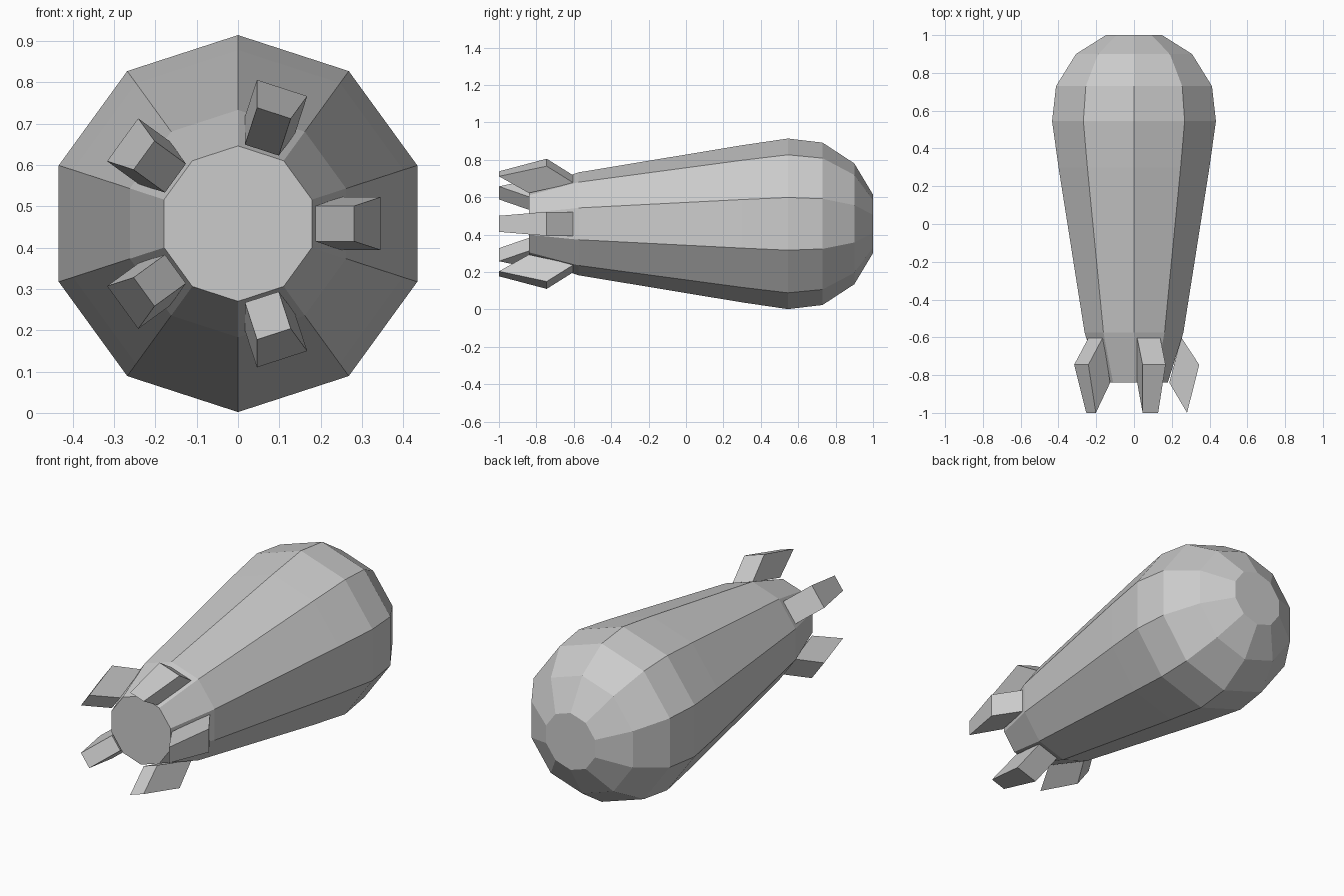
import bpy, math
from mathutils import Matrix, Vector

if "Cube" in bpy.data.objects:
    bpy.data.objects.remove(bpy.data.objects["Cube"])

CZ = 0.458
SIDES = 10


def make_object(name, verts, faces):
    mesh = bpy.data.meshes.new(name)
    mesh.from_pydata(verts, [], faces)
    mesh.update()
    obj = bpy.data.objects.new(name, mesh)
    bpy.context.collection.objects.link(obj)
    return obj


# Hull: ten-sided lathe along y, profile as (y, radius)
profile = [(-0.84, 0.188), (-0.575, 0.275), (0.3, 0.42), (0.545, 0.456),
           (0.73, 0.434), (0.9, 0.323), (1.0, 0.156)]
verts, faces = [], []
for y, r in profile:
    for k in range(SIDES):
        a = math.pi / 2 + 2 * math.pi * k / SIDES
        verts.append((r * math.cos(a), y, CZ + r * math.sin(a)))
for i in range(len(profile) - 1):
    for k in range(SIDES):
        n = (k + 1) % SIDES
        a, b = i * SIDES, (i + 1) * SIDES
        faces.append((a + k, b + k, b + n, a + n))
faces.append(tuple(range(SIDES)))
faces.append(tuple(reversed(range(len(verts) - SIDES, len(verts)))))
make_object("hull", verts, faces)

# Tail fins: swept blocks, outline as (radial, y, half width)
outline = [(0.25, -0.6, 0.064), (0.345, -0.745, 0.064),
           (0.281, -1.0, 0.043), (0.187, -0.84, 0.043)]
for f in range(5):
    rot = Matrix.Rotation(-math.radians(72 * f), 3, 'Y')
    fin = [rot @ Vector((x, y, s * w)) + Vector((0, 0, CZ))
           for s in (-1, 1) for x, y, w in outline]
    quads = [(0, 1, 2, 3), (7, 6, 5, 4)]
    quads += [(k, k + 4, (k + 1) % 4 + 4, (k + 1) % 4) for k in range(4)]
    make_object(f"tail_fin_{f + 1}", fin, quads)

# Consistent outward normals
import bmesh
for obj in bpy.context.collection.objects:
    bm = bmesh.new()
    bm.from_mesh(obj.data)
    bmesh.ops.recalc_face_normals(bm, faces=bm.faces)
    bm.to_mesh(obj.data)
    bm.free()
